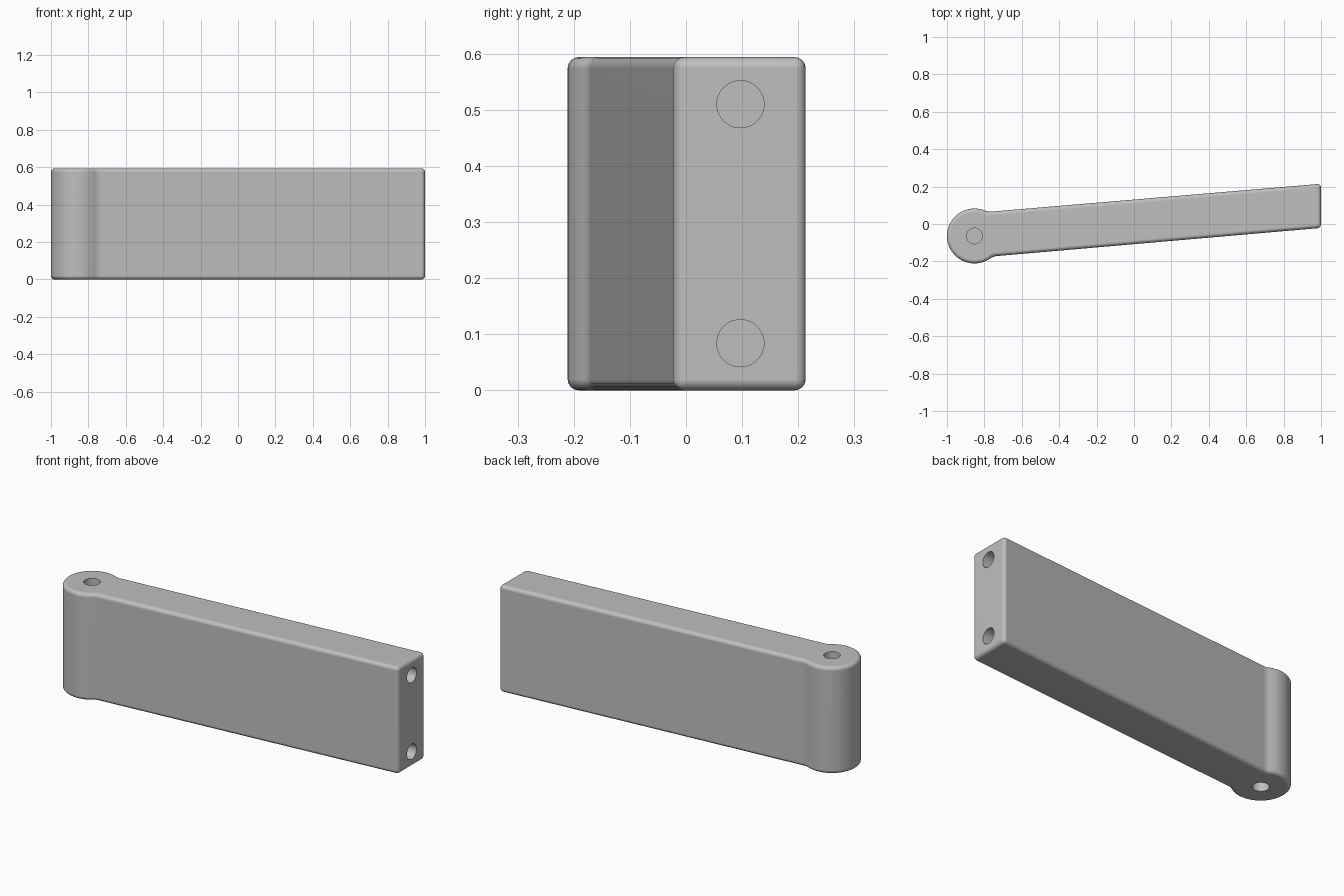
import bpy, bmesh, math
from math import radians, pi
from mathutils import Vector

cube = bpy.data.objects.get("Cube")
if cube:
    bpy.data.objects.remove(cube, do_unlink=True)

HEIGHT = 0.594
HUB = Vector((-0.853, -0.064))
HUB_R = 0.147
HOLE_R = 0.042

grey = bpy.data.materials.new("light grey")
grey.use_nodes = True
colour = (0.52, 0.52, 0.52, 1)
grey.diffuse_color = colour
grey.node_tree.nodes["Principled BSDF"].inputs["Base Color"].default_value = colour


def cutter(name, location, depth, rotation=(0, 0, 0)):
    bpy.ops.mesh.primitive_cylinder_add(vertices=40, radius=HOLE_R, depth=depth,
                                        location=location, rotation=rotation)
    ob = bpy.context.object
    ob.name = name
    ob.hide_render = True
    ob.data.materials.append(grey)
    return ob


# Outline: round hub joined to a slanted straight arm
start, end, steps = radians(61), radians(312), 30
outline = []
for i in range(steps + 1):
    a = start + (end - start) * i / steps
    outline.append(HUB + HUB_R * Vector((math.cos(a), math.sin(a))))
outline += [Vector((1, -0.021)), Vector((1, 0.215))]

bm = bmesh.new()
base = bm.faces.new([bm.verts.new((p.x, p.y, 0)) for p in outline])
top = bmesh.ops.extrude_face_region(bm, geom=[base])["geom"]
bmesh.ops.translate(bm, vec=(0, 0, HEIGHT),
                    verts=[g for g in top if isinstance(g, bmesh.types.BMVert)])
bmesh.ops.recalc_face_normals(bm, faces=bm.faces)
mesh = bpy.data.meshes.new("hinged_arm")
bm.to_mesh(mesh)
bm.free()
mesh.materials.append(grey)
arm = bpy.data.objects.new("hinged_arm", mesh)
bpy.context.collection.objects.link(arm)

# Rounded edges, including the soft neck between hub and arm
bevel = arm.modifiers.new("rounded_edges", "BEVEL")
bevel.width = 0.02
bevel.segments = 4
bevel.limit_method = "ANGLE"
bevel.angle_limit = radians(25)
bevel.use_clamp_overlap = False

# Blind holes: pivot pins above and below, two screw holes in the arm end
cutters = [cutter("pivot_hole_" + n, (HUB.x, HUB.y, z), 0.4)
           for n, z in (("bottom", 0), ("top", HEIGHT))]
cutters += [cutter("end_hole_" + n, (1, 0.097, z), 0.5, (0, pi / 2, 0))
            for n, z in (("lower", 0.084), ("upper", 0.51))]
for c in cutters:
    cut = arm.modifiers.new(c.name, "BOOLEAN")
    cut.operation = "DIFFERENCE"
    cut.solver = "EXACT"
    cut.object = c

bpy.ops.object.select_all(action="DESELECT")
arm.select_set(True)
bpy.context.view_layer.objects.active = arm
for name in [m.name for m in arm.modifiers]:
    bpy.ops.object.modifier_apply(modifier=name)
for c in cutters:
    bpy.data.objects.remove(c, do_unlink=True)

# Smooth rounds with flat main faces
bpy.ops.object.shade_smooth_by_angle(angle=radians(35))
weighted = arm.modifiers.new("flat_faces", "WEIGHTED_NORMAL")
weighted.keep_sharp = True
